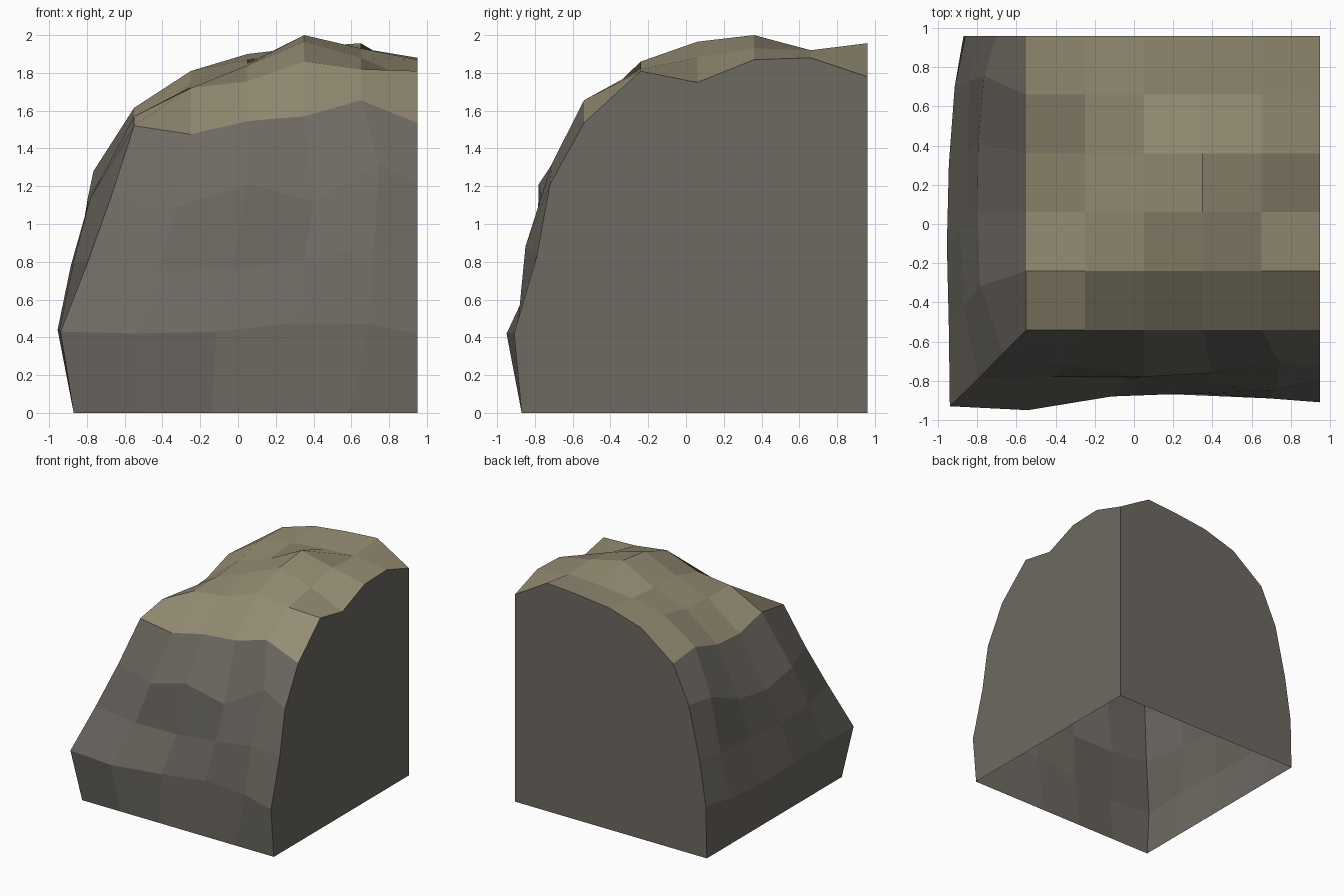
import bpy
import bmesh

cube = bpy.data.objects.get("Cube")
if cube:
    bpy.data.objects.remove(cube, do_unlink=True)


def make_material(name, colour):
    mat = bpy.data.materials.new(name)
    mat.use_nodes = True
    mat.diffuse_color = (*colour, 1)
    mat.node_tree.nodes["Principled BSDF"].inputs["Base Color"].default_value = (*colour, 1)
    return mat


ROCK, GRASS = 0, 1
materials = [make_material("grey rock", (0.155, 0.142, 0.122)),
             make_material("dry olive top", (0.295, 0.262, 0.172))]

COUNT = 6
EDGE_X, EDGE_Y = 0.95, 0.96      # flat cut sides
STEP = 0.3                       # spacing of the plateau grid

# Plateau heights, front row first, each row running from right to left
heights = [
    (1.52, 1.475, 1.545, 1.57, 1.655, 1.535),
    (1.57, 1.72, 1.755, 1.86, 1.82, 1.81),
    (1.50, 1.725, 1.84, 1.965, 1.88, 1.75),
    (1.52, 1.75, 1.85, 2.0, 1.93, 1.87),
    (1.615, 1.81, 1.87, 1.90, 1.92, 1.88),
    (1.585, 1.81, 1.90, 1.935, 1.957, 1.78),
]

# Cliff courses from low to high: (outward reach, height) from the corner along
front_courses = [
    ((0.93, 0.95, 0.88, 0.865, 0.89, 0.91), (0.43, 0.42, 0.43, 0.475, 0.47, 0.42)),
    ((0.79, 0.78, 0.79, 0.81, 0.85, 0.79), (0.80, 0.75, 0.76, 0.81, 0.88, 0.83)),
    ((0.66, 0.72, 0.78, 0.76, 0.71, 0.72), (1.15, 1.09, 1.21, 1.12, 1.32, 1.21)),
]
side_courses = [
    ((0.94, 0.945, 0.955, 0.945, 0.915, 0.86), (0.43, 0.44, 0.44, 0.42, 0.43, 0.445)),
    ((0.795, 0.87, 0.885, 0.85, 0.84, 0.80), (0.80, 0.80, 0.78, 0.80, 0.80, 0.83)),
    ((0.67, 0.785, 0.80, 0.795, 0.765, 0.70), (1.15, 1.13, 1.08, 1.14, 1.28, 1.265)),
]
drift = (0, 0.02, 0.07, 0.10, 0.12, 0)   # sideways wander of the columns

bm = bmesh.new()


def along(start, end, i):
    return start + (end - start) * i / (COUNT - 1)


def add_sheet(rows, material):
    """Skin a grid of vertices with quads."""
    for low, high in zip(rows, rows[1:]):
        for i in range(len(low) - 1):
            face = bm.faces.new((low[i], low[i + 1], high[i + 1], high[i]))
            face.material_index = material


# Plateau
top = [[bm.verts.new((EDGE_X - STEP * (COUNT - 1 - i), EDGE_Y - STEP * (COUNT - 1 - j), z))
        for i, z in enumerate(row)] for j, row in enumerate(heights)]
add_sheet(top, GRASS)

# Cliff: each course runs from the back, round the corner, to the left side
FOOT = 0.87
foot = [bm.verts.new((-FOOT, along(-FOOT, EDGE_Y, i), 0)) for i in reversed(range(1, COUNT))]
foot += [bm.verts.new((along(-FOOT, EDGE_X, i), -FOOT, 0)) for i in range(COUNT)]
cliff = [foot]
for (front_out, front_z), (side_out, side_z) in zip(front_courses, side_courses):
    corner_x, corner_y = -side_out[0], -front_out[0]
    course = [bm.verts.new((-side_out[i], along(corner_y, EDGE_Y, i) + drift[i], side_z[i]))
              for i in reversed(range(1, COUNT))]
    course += [bm.verts.new((along(corner_x, EDGE_X, i) + drift[i], -front_out[i], front_z[i]))
               for i in range(COUNT)]
    cliff.append(course)
cliff.append([row[0] for row in reversed(top[1:])] + top[0])
add_sheet(cliff, ROCK)

# Flat cut walls at the back and the left, bottom left open
inner_corner = bm.verts.new((EDGE_X, EDGE_Y, 0))
left_wall = [inner_corner] + [c[-1] for c in cliff] + [row[-1] for row in top[1:]]
back_wall = [inner_corner] + [c[0] for c in cliff] + top[-1][1:]
bm.faces.new(reversed(left_wall)).material_index = ROCK
bm.faces.new(back_wall).material_index = ROCK

bmesh.ops.recalc_face_normals(bm, faces=bm.faces)
mesh = bpy.data.meshes.new("cliff_corner")
bm.to_mesh(mesh)
bm.free()
for mat in materials:
    mesh.materials.append(mat)
bpy.context.collection.objects.link(bpy.data.objects.new("cliff_corner", mesh))
